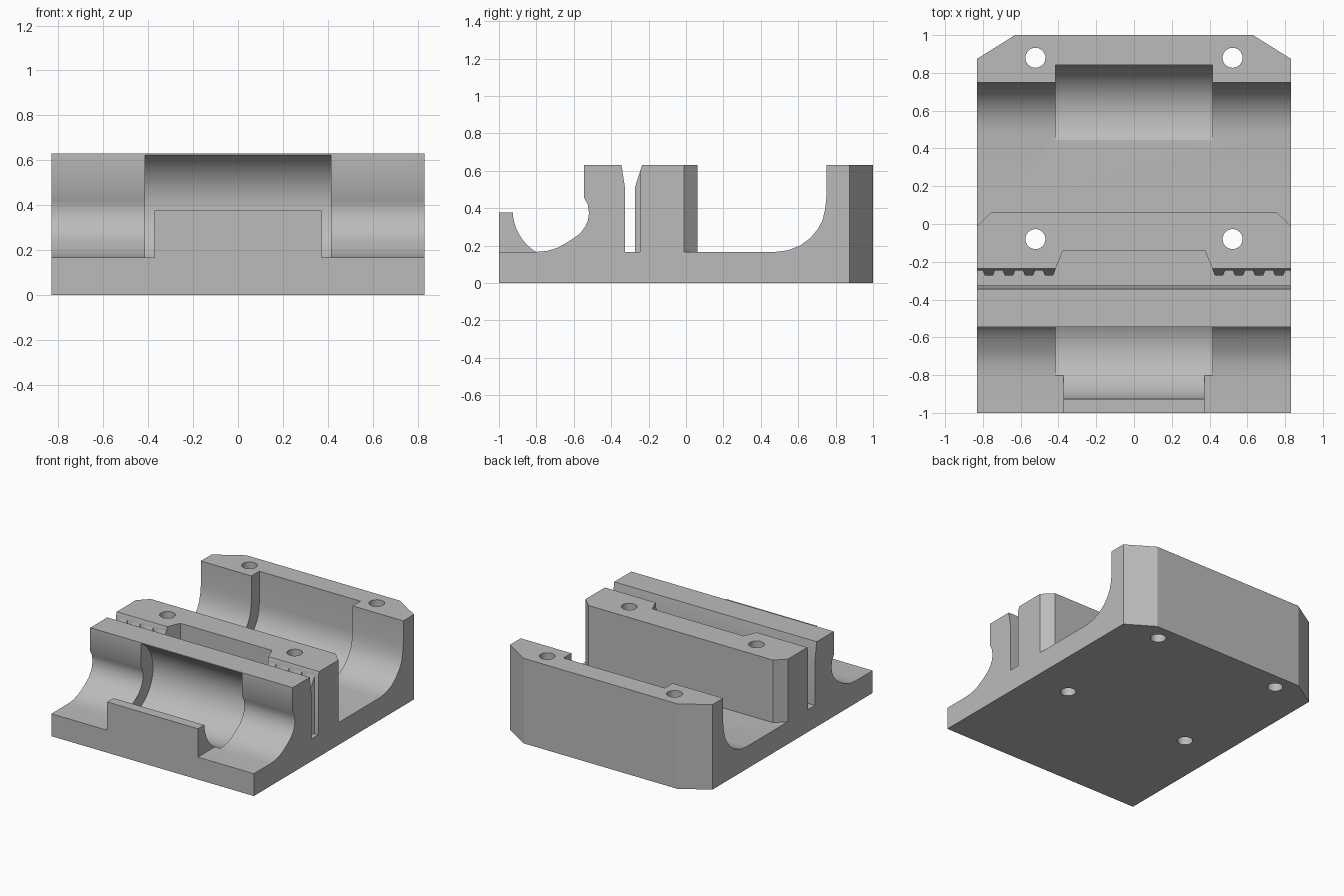
import bpy, bmesh
from math import sin, cos, pi

cube = bpy.data.objects.get("Cube")
if cube:
    bpy.data.objects.remove(cube, do_unlink=True)

grey = bpy.data.materials.new("light grey")
grey.use_nodes = True
grey.diffuse_color = (0.5, 0.5, 0.5, 1)
grey.node_tree.nodes["Principled BSDF"].inputs["Base Color"].default_value = (0.5, 0.5, 0.5, 1)

W, FLOOR, TOP = 0.83, 0.166, 0.63   # half width, channel floor, wall height
BORE_R, BORE_Z, HALF_BORE = 0.262, 0.39, 0.415


def prism(name, outline, lo, hi, axis):
    """Extrude an outline: (y, z) along x, or (x, y) along z."""
    place = (lambda a, b, t: (t, a, b)) if axis == "x" else (lambda a, b, t: (a, b, t))
    bm = bmesh.new()
    low = [bm.verts.new(place(a, b, lo)) for a, b in outline]
    high = [bm.verts.new(place(a, b, hi)) for a, b in outline]
    bm.faces.new(low)
    bm.faces.new(high)
    for i in range(len(low)):
        j = (i + 1) % len(low)
        bm.faces.new((low[i], low[j], high[j], high[i]))
    bmesh.ops.recalc_face_normals(bm, faces=bm.faces)
    mesh = bpy.data.meshes.new(name)
    bm.to_mesh(mesh)
    bm.free()
    mesh.materials.append(grey)
    obj = bpy.data.objects.new(name, mesh)
    bpy.context.collection.objects.link(obj)
    return obj


def arc(cx, cy, r, start, end, n):
    return [(cx + r * cos(start + (end - start) * i / n),
             cy + r * sin(start + (end - start) * i / n)) for i in range(n + 1)]


def combine(target, tool, operation="DIFFERENCE"):
    mod = target.modifiers.new(operation, "BOOLEAN")
    mod.operation, mod.solver, mod.object = operation, "EXACT", tool
    bpy.context.view_layer.objects.active = target
    bpy.ops.object.modifier_apply(modifier=mod.name)
    bpy.data.objects.remove(tool, do_unlink=True)


# Long side profile: front cradle, clamp wall, slit, middle wall, channel, back wall
profile = [(-1, 0), (1, 0), (1, TOP), (0.75, TOP),
           (0.75, 0.45), (0.743, 0.39), (0.73, 0.335), (0.706, 0.29), (0.665, 0.24),
           (0.61, 0.2), (0.545, 0.175), (0.476, FLOOR),
           (0.062, FLOOR), (0.062, TOP), (-0.235, TOP), (-0.245, 0.599), (-0.245, FLOOR),
           (-0.325, FLOOR), (-0.325, 0.5), (-0.345, TOP), (-0.545, TOP),
           (-0.545, 0.455), (-0.525, 0.42), (-0.519, 0.375), (-0.524, 0.335), (-0.54, 0.3),
           (-0.565, 0.266), (-0.6, 0.24), (-0.645, 0.211), (-0.69, 0.187), (-0.745, 0.171),
           (-0.81, FLOOR), (-1, FLOOR)]
body = prism("mount_body", profile, -W, W, "x")

# Front lip
lip = prism("front_lip", [(-1, 0.08), (-0.8, 0.08), (-0.8, 0.376), (-1, 0.376)],
            -0.372, 0.372, "x")
combine(body, lip, "UNION")

# Front bore, and back bore that stays open to the top
combine(body, prism("front_bore", arc(-0.665, BORE_Z, BORE_R, 0, 2 * pi, 48)[:-1],
                    -HALF_BORE, HALF_BORE, "x"))
back_bore = arc(0.58, BORE_Z, BORE_R, -pi, 0, 24)
back_bore += [(0.58 + BORE_R, 0.8), (0.58 - BORE_R, 0.8)]
combine(body, prism("back_bore", back_bore, -HALF_BORE, HALF_BORE, "x"))

# Tapered pocket in the middle wall
combine(body, prism("belt_pocket", [(-0.425, -0.26), (0.425, -0.26), (0.375, -0.14), (-0.375, -0.14)],
                    FLOOR, 0.8, "z"))

# Chamfered back corners, chamfered middle wall and screw holes on both sides
for s in (-1, 1):
    combine(body, prism("back_corner", [(s * 0.87, 0.85), (s * 0.87, 1.05), (s * 0.55, 1.05)],
                        -0.1, 0.8, "z"))
    combine(body, prism("wall_corner", [(s * 0.74, 0.08), (s * 0.86, -0.04), (s * 0.86, 0.08)],
                        FLOOR, 0.8, "z"))
    for y in (0.88, -0.08):
        combine(body, prism("screw_hole", arc(s * 0.522, y, 0.053, 0, 2 * pi, 32)[:-1],
                            -0.1, 0.8, "z"))

# Belt teeth with sloping tops
for s in (-1, 1):
    for i in range(4):
        x = s * (0.45 + 0.106 * i)
        tooth = prism("belt_tooth", [(x - 0.036, -0.237), (x + 0.036, -0.237),
                                     (x + 0.022, -0.272), (x - 0.022, -0.272)],
                      FLOOR - 0.01, 0.622, "z")
        for v in tooth.data.vertices:
            if v.co.z > 0.5 and v.co.y < -0.26:
                v.co.z = 0.515

# Smooth the curved surfaces and keep the edges crisp
bpy.ops.object.select_all(action="DESELECT")
body.select_set(True)
bpy.context.view_layer.objects.active = body
bpy.ops.object.shade_smooth_by_angle(angle=pi / 6)
